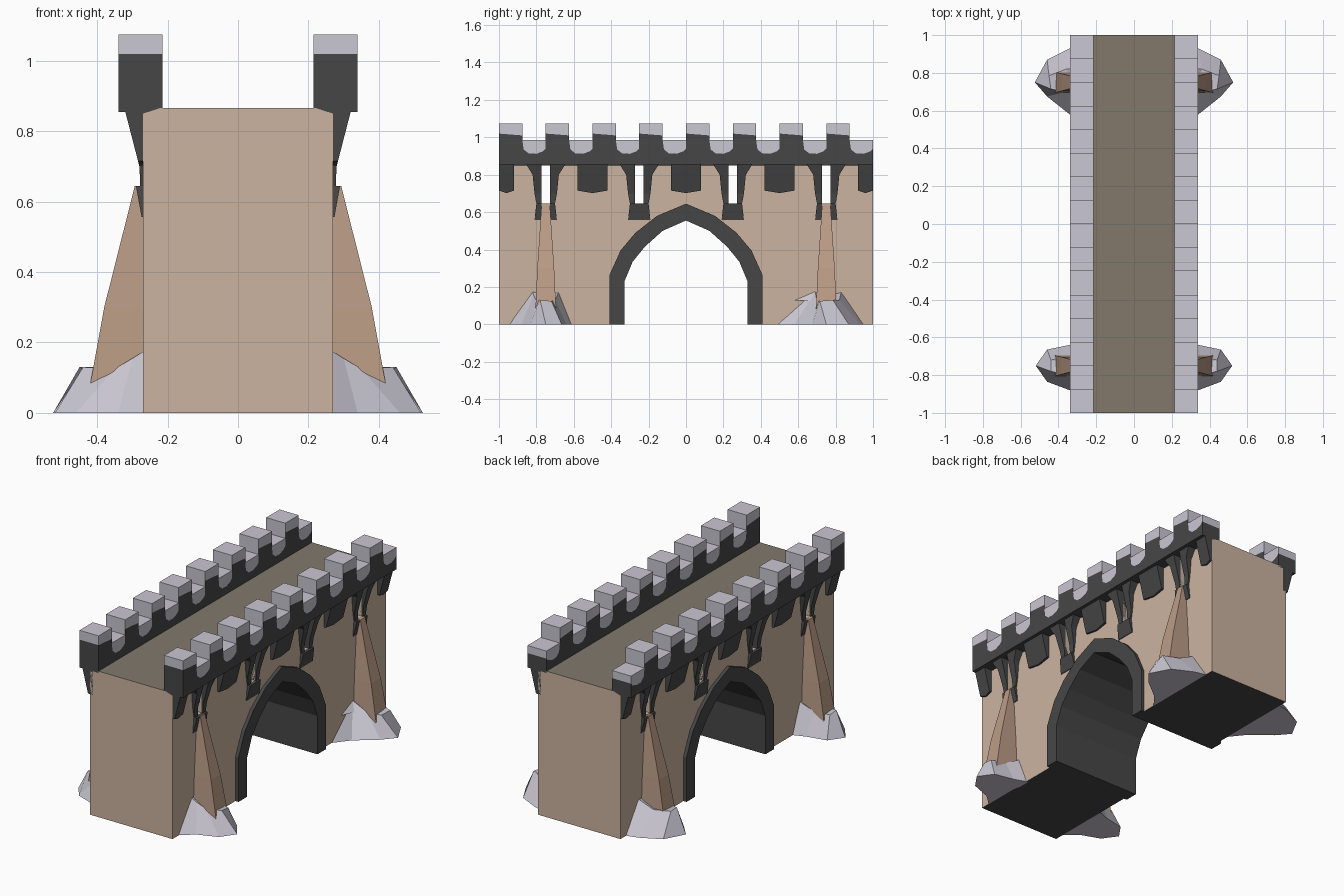
import bpy, bmesh
from mathutils import Vector

if "Cube" in bpy.data.objects:
    bpy.data.objects.remove(bpy.data.objects["Cube"])


def mat(name, rgb):
    m = bpy.data.materials.new(name)
    m.diffuse_color = (*rgb, 1)
    m.use_nodes = True
    m.node_tree.nodes["Principled BSDF"].inputs["Base Color"].default_value = m.diffuse_color
    return m


TAN = mat("tan_stone", (0.60, 0.455, 0.35))
BROWN = mat("brown_stone", (0.50, 0.335, 0.24))
DECK = mat("deck_brown", (0.225, 0.19, 0.148))
DARK = mat("dark_stone", (0.062, 0.062, 0.062))
LIGHT = mat("pale_rock", (0.59, 0.57, 0.645))


def prism(bm, pts, x0, x1):
    """Extrude a (y, z) outline along x; x1 may be a function of z."""
    f = x1 if callable(x1) else (lambda z: x1)
    a = [bm.verts.new((x0, y, z)) for y, z in pts]
    b = [bm.verts.new((f(z), y, z)) for y, z in pts]
    n = len(pts)
    bm.faces.new(a)
    bm.faces.new(b[::-1])
    for i in range(n):
        j = (i + 1) % n
        bm.faces.new((a[i], b[i], b[j], a[j]))


def rect(y0, y1, z0, z1):
    return [(y0, z0), (y1, z0), (y1, z1), (y0, z1)]


def finish(bm, name, mats, rule=None, mirror=False):
    bmesh.ops.recalc_face_normals(bm, faces=bm.faces)
    bm.normal_update()
    if rule:
        for f in bm.faces:
            f.material_index = rule(f.normal, f.calc_center_median())
    me = bpy.data.meshes.new(name)
    bm.to_mesh(me)
    bm.free()
    for m in mats:
        me.materials.append(m)
    ob = bpy.data.objects.new(name, me)
    bpy.context.collection.objects.link(ob)
    if mirror:
        ob.modifiers.new("mirror", "MIRROR").use_axis = (True, False, False)
    return ob


def both(half):
    """Full arch outline from its right half (last point is the apex)."""
    return half + [(-y, z) for y, z in half[-2::-1]]


outer = both([(0.41, 0), (0.41, 0.262), (0.35, 0.395), (0.27, 0.49), (0.155, 0.58), (0, 0.645)])
inner = both([(0.33, 0), (0.33, 0.228), (0.285, 0.335), (0.22, 0.415), (0.125, 0.5), (0, 0.555)])
SLITS = (-0.75, -0.25, 0.25, 0.75)
S = 0.023  # slit half width

# Wall with arch opening and arrow slits cut right through
outline = [(1, 0), (1, 0.85)]
for y in reversed(SLITS):
    outline += [(y + S, 0.85), (y + S, 0.645), (y - S, 0.645), (y - S, 0.85)]
outline += [(-1, 0.85), (-1, 0)] + outer[::-1]
bm = bmesh.new()
prism(bm, outline, -0.27, 0.27)
finish(bm, "wall", [TAN, DARK], lambda n, c: 1 if n.z < -0.9 and c.z < 0.01 else 0)

# Walkway with chamfered edges
bm = bmesh.new()
sec = [(-0.27, 0.85), (0.27, 0.85), (0.22, 0.866), (-0.22, 0.866)]
rows = [[bm.verts.new((x, y, z)) for x, z in sec] for y in (-1, 1)]
bm.faces.new(rows[0])
bm.faces.new(rows[1])
for i in range(4):
    j = (i + 1) % 4
    bm.faces.new((rows[0][i], rows[0][j], rows[1][j], rows[1][i]))
finish(bm, "walkway", [TAN, DECK], lambda n, c: 1 if n.z > 0.9 else 0)

# Arch lining and ring
bm = bmesh.new()
prism(bm, outer + inner[::-1], -0.29, 0.29)
finish(bm, "arch_ring", [DARK])

# Parapet: dark scalloped band, pale crenel fills and merlon caps
X0, X1 = 0.215, 0.34
band, fills = [(1, 0.855), (-1, 0.855)], []
caps = bmesh.new()
for i in range(8):
    y = -1 + 0.25 * i
    dip = [(y + 0.125, 0.985), (y + 0.132, 0.935), (y + 0.16, 0.913), (y + 0.2, 0.912),
           (y + 0.235, 0.925), (y + 0.25, 0.94)]
    if i < 7:
        dip.append((y + 0.25, 0.985))
    band += [(y, 1.02), (y + 0.125, 1.01)] + dip
    prism(caps, dip + ([(1, 0.985)] if i == 7 else []), X0, X1)
    prism(caps, [(y, 1.02), (y + 0.125, 1.01), (y + 0.125, 1.075), (y, 1.075)], X0, X1)
bm = bmesh.new()
prism(bm, band, X0, X1)
finish(bm, "parapet_band", [DARK, LIGHT],
       lambda n, c: 1 if abs(n.y) > 0.9 and c.z > 0.98 and abs(c.y) < 0.99 else 0, True)
finish(caps, "parapet_caps", [LIGHT], None, True)


# Sloping corbels and slit frames
def slope(z):
    return 0.28 + 0.04 * (z - 0.70) / 0.155 if z > 0.70 else 0.274 + 0.006 * (z - 0.56) / 0.14


bm = bmesh.new()
for a, b in ((-1, -0.92), (-0.58, -0.42), (-0.08, 0.08), (0.42, 0.58), (0.92, 1)):
    m = (a + b) / 2
    prism(bm, [(a, 0.715), (m, 0.702), (b, 0.715), (b, 0.856), (a, 0.856)], 0.25, slope)
finish(bm, "corbels", [DARK], None, True)

bm = bmesh.new()
for y in SLITS:
    for s in (-1, 1):
        levels = [(0.105, 0.856), (0.07, 0.80), (0.06, 0.70), (0.05, 0.645)]
        for (w0, z0), (w1, z1) in zip(levels, levels[1:]):
            prism(bm, [(y + s * S, z0), (y + s * w0, z0), (y + s * w1, z1), (y + s * S, z1)], 0.25, slope)
    prism(bm, [(y - 0.05, 0.645), (y + 0.05, 0.645), (y + 0.06, 0.557), (y - 0.06, 0.557)], 0.25,
          lambda z: 0.29 if z > 0.6 else 0.274)
finish(bm, "slit_frames", [DARK], None, True)

# Tapered buttresses
bm = bmesh.new()
for y in (-0.75, 0.75):
    prev = None
    for x, w, z in ((0.293, 0.022, 0.645), (0.38, 0.045, 0.30), (0.42, 0.055, 0.08)):
        ring = [bm.verts.new(p) for p in ((0.26, y - w, z), (x, y - w, z), (x, y + w, z), (0.26, y + w, z))]
        if prev:
            for i in range(4):
                j = (i + 1) % 4
                bm.faces.new((prev[i], prev[j], ring[j], ring[i]))
        else:
            bm.faces.new(ring)
        prev = ring
    bm.faces.new(prev)
finish(bm, "buttresses", [BROWN], None, True)

# Rough rocks at the buttress feet
ROCKS = {
    -0.75: ([(0.26, -0.95), (0.34, -0.88), (0.46, -0.835), (0.52, -0.75), (0.46, -0.665), (0.34, -0.64), (0.26, -0.61)],
            [(0.26, -0.82, 0.18), (0.30, -0.815, 0.155), (0.35, -0.80, 0.125), (0.44, -0.78, 0.13),
             (0.44, -0.72, 0.125), (0.35, -0.70, 0.13), (0.26, -0.68, 0.175)]),
    0.75: ([(0.26, 0.48), (0.34, 0.58), (0.46, 0.675), (0.525, 0.75), (0.46, 0.87), (0.34, 0.93), (0.26, 0.95)],
           [(0.26, 0.555, 0.13), (0.27, 0.69, 0.175), (0.36, 0.70, 0.125), (0.44, 0.715, 0.125),
            (0.45, 0.785, 0.13), (0.36, 0.82, 0.13), (0.26, 0.83, 0.175)]),
}
bm = bmesh.new()
for y, (base, top) in ROCKS.items():
    lo = [bm.verts.new((*p, 0)) for p in base]
    hi = [bm.verts.new(p) for p in top]
    mid = bm.verts.new((0.33, y, 0.12))
    bm.faces.new(lo)
    for i in range(7):
        j = (i + 1) % 7
        bm.faces.new((lo[i], lo[j], hi[j], hi[i]))
        bm.faces.new((hi[i], hi[j], mid))
finish(bm, "foot_rocks", [LIGHT], None, True)
